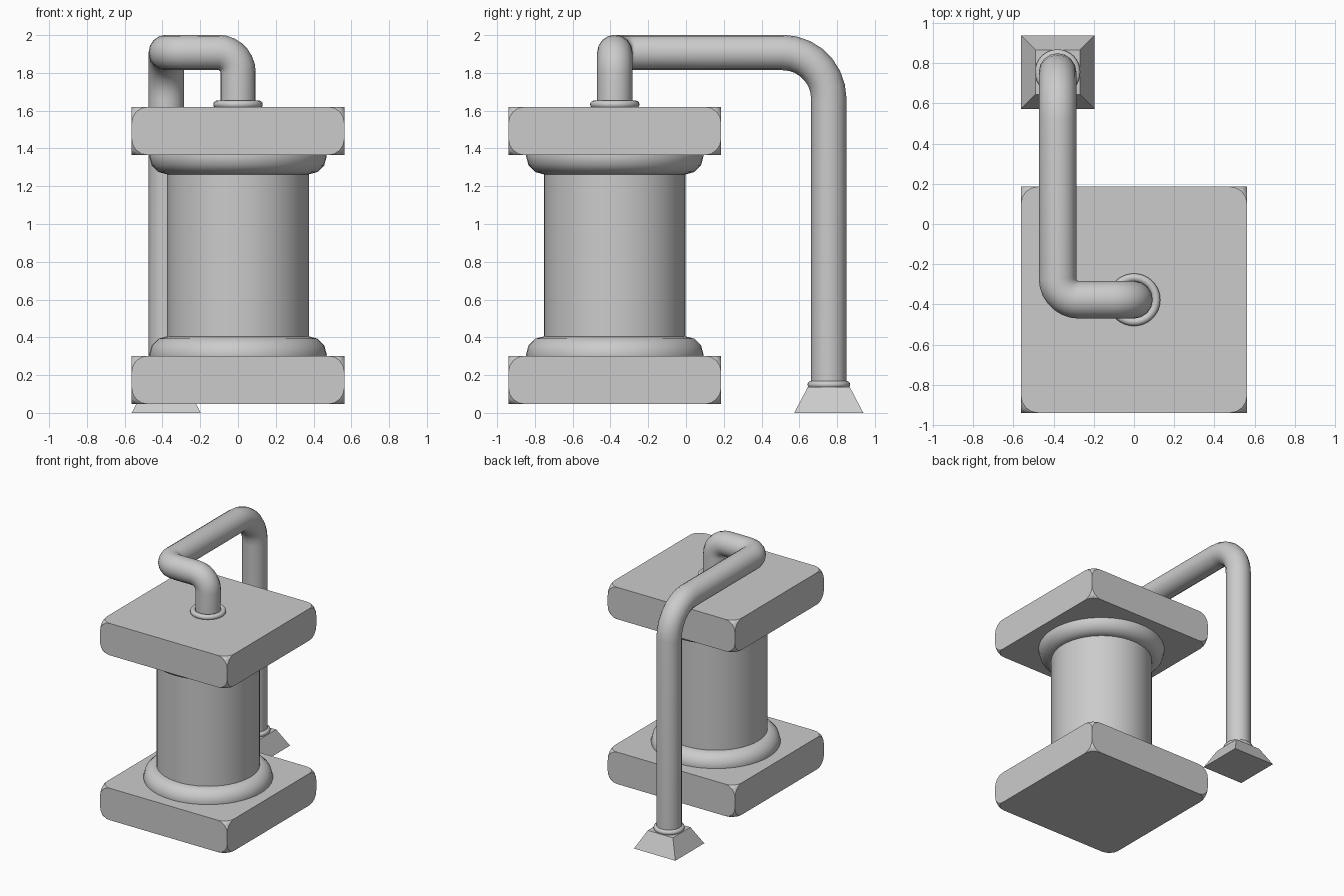
import bpy, math
from mathutils import Vector

if "Cube" in bpy.data.objects:
    bpy.data.objects.remove(bpy.data.objects["Cube"])

CY = -0.377                 # column axis in y
PX, PY = -0.38, 0.756       # downpipe axis


def smooth(ob, name):
    ob.name = name
    bpy.ops.object.select_all(action='DESELECT')
    ob.select_set(True)
    bpy.context.view_layer.objects.active = ob
    bpy.ops.object.shade_smooth_by_angle(angle=math.radians(40))
    return ob


def slab(name, z0, z1):
    bpy.ops.mesh.primitive_cube_add(size=1, location=(0, CY, (z0 + z1) / 2))
    ob = bpy.context.object
    ob.name = name
    ob.scale = (1.125, 1.125, z1 - z0)
    bpy.ops.object.transform_apply(location=False, rotation=False, scale=True)
    # only the corners are rounded, the edges stay sharp
    bev = ob.modifiers.new("corner_rounding", 'BEVEL')
    bev.affect = 'VERTICES'
    bev.width = 0.085
    bev.segments = 4
    bev.limit_method = 'NONE'


def ring(name, x, y, z, major, minor, sides=48):
    bpy.ops.mesh.primitive_torus_add(location=(x, y, z), major_radius=major, minor_radius=minor,
                                     major_segments=sides, minor_segments=12)
    smooth(bpy.context.object, name)


def rounded_path(corners, radii, steps=7):
    # straight runs joined by circular right-angle bends
    pts = [Vector(corners[0])]
    for i, r in enumerate(radii, 1):
        p = Vector(corners[i])
        a = (Vector(corners[i - 1]) - p).normalized()
        b = (Vector(corners[i + 1]) - p).normalized()
        c = p + (a + b) * r
        for k in range(steps + 1):
            t = math.pi / 2 * k / steps
            pts.append(c - b * r * math.cos(t) - a * r * math.sin(t))
    pts.append(Vector(corners[-1]))
    return pts


# end slabs
slab("bottom_slab", 0.047, 0.302)
slab("top_slab", 1.365, 1.62)

# column with its two mouldings
bpy.ops.mesh.primitive_cylinder_add(vertices=48, radius=0.375, depth=1.2, location=(0, CY, 0.835))
smooth(bpy.context.object, "column")
ring("lower_moulding", 0, CY, 0.308, 0.372, 0.098)
ring("upper_moulding", 0, CY, 1.36, 0.372, 0.098)

# bent pipe
curve = bpy.data.curves.new("pipe", 'CURVE')
curve.dimensions = '3D'
curve.bevel_depth = 0.0935
curve.bevel_resolution = 6
curve.use_fill_caps = True
path = rounded_path([(0, CY, 1.6), (0, CY, 1.908), (PX, CY, 1.908), (PX, PY, 1.908), (PX, PY, 0.12)],
                    [0.105, 0.105, 0.245])
spline = curve.splines.new('POLY')
spline.points.add(len(path) - 1)
for point, co in zip(spline.points, path):
    point.co = (*co, 1)
pipe = bpy.data.objects.new("pipe", curve)
bpy.context.collection.objects.link(pipe)
bpy.context.view_layer.objects.active = pipe
pipe.select_set(True)
bpy.ops.object.select_all(action='DESELECT')
pipe.select_set(True)
bpy.ops.object.convert(target='MESH')
smooth(bpy.context.object, "pipe")

# pipe collars
ring("top_collar", 0, CY, 1.633, 0.11, 0.021, 32)
ring("foot_collar", PX, PY, 0.15, 0.093, 0.02, 32)

# tapered square foot
bpy.ops.mesh.primitive_cone_add(vertices=4, radius1=0.183 * math.sqrt(2), radius2=0.111 * math.sqrt(2),
                                depth=0.137, location=(PX, PY, 0.0685),
                                rotation=(0, 0, math.pi / 4))
bpy.context.object.name = "pipe_foot"
